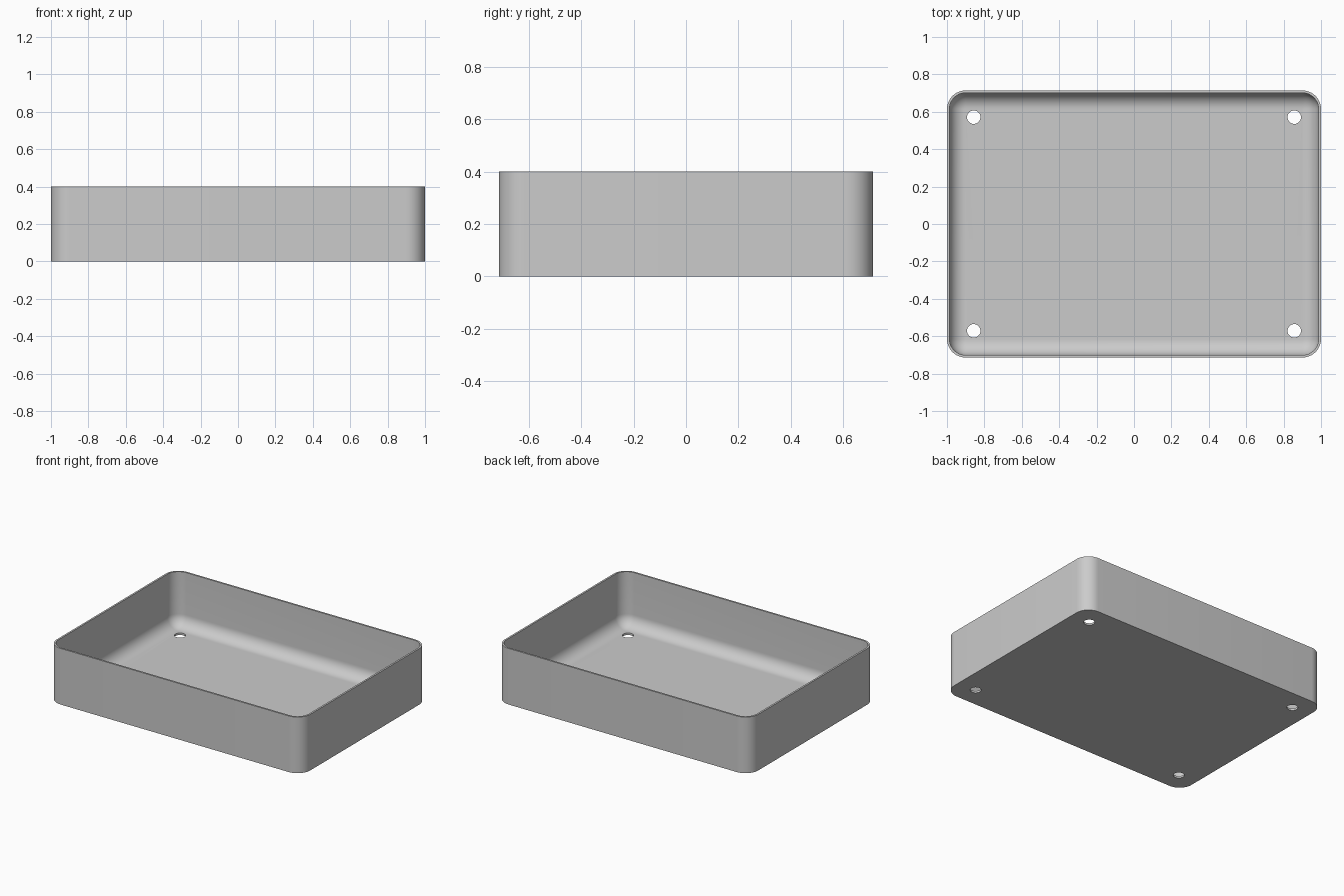
import bpy, bmesh
from math import sin, cos, pi, radians

cube = bpy.data.objects.get("Cube")
if cube:
    bpy.data.objects.remove(cube, do_unlink=True)

HALF_X, HALF_Y, HEIGHT = 1.0, 0.714, 0.4
CORNER, WALL, FLOOR, FILLET = 0.1, 0.013, 0.014, 0.085
HOLE_X, HOLE_Y, HOLE_R = 0.857, 0.571, 0.036
STEPS = 12

grey = bpy.data.materials.new("plain grey")
grey.use_nodes = True
colour = (0.6, 0.6, 0.6, 1)
grey.diffuse_color = colour
grey.node_tree.nodes["Principled BSDF"].inputs["Base Color"].default_value = colour


def add_ring(bm, inset, z):
    """Rounded rectangle of vertices, inset from the outer wall."""
    ring = []
    r = CORNER - inset
    for quadrant, (sx, sy) in enumerate([(1, 1), (-1, 1), (-1, -1), (1, -1)]):
        for i in range(STEPS + 1):
            a = (quadrant + i / STEPS) * pi / 2
            ring.append(bm.verts.new((sx * (HALF_X - CORNER) + r * cos(a),
                                      sy * (HALF_Y - CORNER) + r * sin(a), z)))
    return ring


# Tray shell: outer wall, rim, inner wall and rounded inner floor edge
profile = [(0, 0), (0, HEIGHT), (WALL, HEIGHT)]
for i in range(STEPS + 1):
    a = i / STEPS * pi / 2
    profile.append((WALL + FILLET * (1 - cos(a)), FLOOR + FILLET * (1 - sin(a))))

bm = bmesh.new()
rings = [add_ring(bm, inset, z) for inset, z in profile]
for low, high in zip(rings, rings[1:]):
    for i in range(len(low)):
        j = (i + 1) % len(low)
        bm.faces.new((low[i], low[j], high[j], high[i]))
bm.faces.new(rings[0][::-1])
bm.faces.new(rings[-1])
mesh = bpy.data.meshes.new("tray")
bm.to_mesh(mesh)
bm.free()
mesh.materials.append(grey)
tray = bpy.data.objects.new("tray", mesh)
bpy.context.collection.objects.link(tray)

# Four screw holes through the floor
for sx in (-1, 1):
    for sy in (-1, 1):
        bpy.ops.mesh.primitive_cylinder_add(vertices=40, radius=HOLE_R, depth=0.1,
                                            location=(sx * HOLE_X, sy * HOLE_Y, 0))
        cutter = bpy.context.object
        cutter.name = "hole_cutter"
        cutter.hide_render = True
        cutter.data.materials.append(grey)
        cut = tray.modifiers.new("hole", 'BOOLEAN')
        cut.operation = 'DIFFERENCE'
        cut.solver = 'EXACT'
        cut.object = cutter
        bpy.ops.object.select_all(action='DESELECT')
        tray.select_set(True)
        bpy.context.view_layer.objects.active = tray
        bpy.ops.object.modifier_apply(modifier=cut.name)
        bpy.data.objects.remove(cutter, do_unlink=True)

bpy.ops.object.shade_smooth_by_angle(angle=radians(30))
